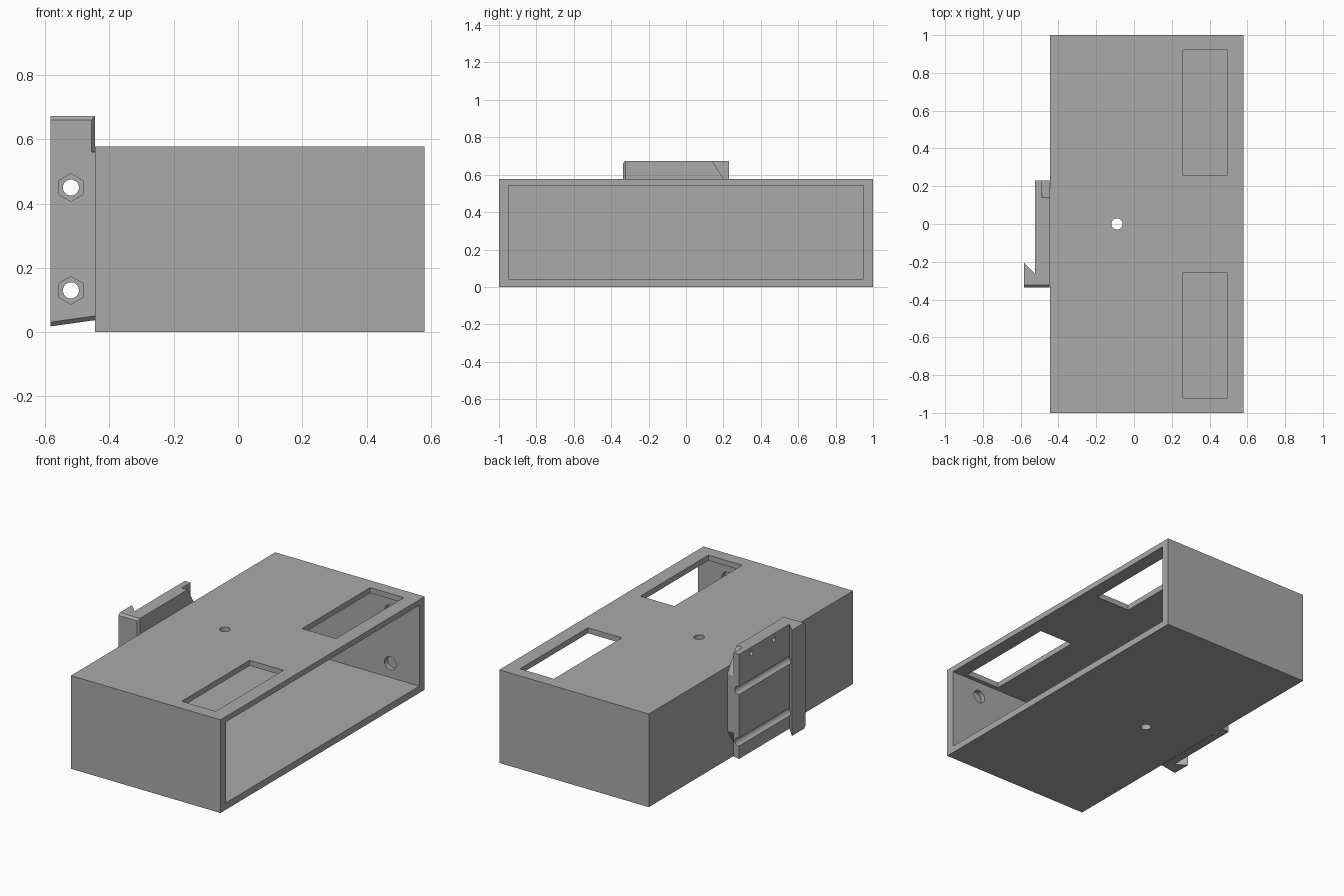
import bpy, bmesh, math
from mathutils import Vector

default = bpy.data.objects.get("Cube")
if default:
    bpy.data.objects.remove(default, do_unlink=True)

grey = bpy.data.materials.new("mid grey")
grey.use_nodes = True
colour = (0.4, 0.4, 0.4, 1)
grey.diffuse_color = colour
grey.node_tree.nodes["Principled BSDF"].inputs["Base Color"].default_value = colour


def finish(name, bm):
    bmesh.ops.recalc_face_normals(bm, faces=bm.faces)
    mesh = bpy.data.meshes.new(name)
    bm.to_mesh(mesh)
    bm.free()
    mesh.materials.append(grey)
    obj = bpy.data.objects.new(name, mesh)
    bpy.context.collection.objects.link(obj)
    return obj


def prism(points, axis, low, high):
    """Extrude a 2D outline along x (points y,z), y (points x,z) or z (points x,y)."""
    bm = bmesh.new()
    verts = []
    for p in points:
        co = list(p)
        co.insert(axis, low)
        verts.append(bm.verts.new(co))
    face = bm.faces.new(verts)
    result = bmesh.ops.extrude_face_region(bm, geom=[face])
    shift = Vector((0, 0, 0))
    shift[axis] = high - low
    moved = [g for g in result["geom"] if isinstance(g, bmesh.types.BMVert)]
    bmesh.ops.translate(bm, verts=moved, vec=shift)
    return bm


def block(x0, x1, y0, y1, z0, z1):
    return prism([(x0, y0), (x1, y0), (x1, y1), (x0, y1)], 2, z0, z1)


def rod(centre, radius, sides, axis, low, high):
    ring = [(centre[0] + radius * math.sin(math.tau * i / sides),
             centre[1] + radius * math.cos(math.tau * i / sides)) for i in range(sides)]
    return prism(ring, axis, low, high)


def cut(target, bm):
    cutter = finish("cutter", bm)
    cutter.hide_render = True
    mod = target.modifiers.new("cut", "BOOLEAN")
    mod.operation = "DIFFERENCE"
    mod.solver = "EXACT"
    mod.object = cutter
    bpy.context.view_layer.objects.active = target
    bpy.ops.object.modifier_apply(modifier=mod.name)
    bpy.data.objects.remove(cutter, do_unlink=True)


BACK, OPEN, TOP = -0.445, 0.58, 0.577

# Housing: a box hollowed from its open side
housing = finish("housing", block(BACK, OPEN, -1, 1, 0, TOP))
cut(housing, block(BACK + 0.05, OPEN + 0.1, -0.948, 0.948, 0.042, 0.543))

# Central screw hole through roof and floor
cut(housing, rod((-0.09, 0), 0.03, 32, 2, -0.1, 0.7))

# Two windows in the roof, and shallow sockets inside the end walls
for side in (-1, 1):
    y0, y1 = sorted((side * 0.257, side * 0.922))
    cut(housing, block(0.26, 0.492, y0, y1, 0.5, 0.7))
    for z in (0.13, 0.45):
        a, b = sorted((side * 0.9, side * 0.98))
        cut(housing, rod((0.38, z), 0.04, 32, 1, a, b))

# Rail clip: hooked outline raised along z, with a sloping lower end
FACE, TIP, FRONT, REAR = -0.525, -0.583, -0.337, 0.23
outline = [(BACK, FRONT), (BACK, REAR), (FACE, REAR),
           (FACE, -0.262), (TIP, -0.205), (TIP, FRONT)]
bm = prism(outline, 2, 0, 0.673)
for v in bm.verts:
    if v.co.z < 0.1:
        v.co.z = 0.018 + (v.co.x - TIP) * 0.14
rim = [e for e in bm.edges
       if all(abs(v.co.y - FRONT) < 1e-4 for v in e.verts)
       and abs(e.verts[0].co.z - e.verts[1].co.z) < 0.1]
bmesh.ops.bevel(bm, geom=rim, offset=0.013, segments=1, affect="EDGES")
clip = finish("rail_clip", bm)

# Slanted notches at the ends of the clip's rear edge
for corner, slope_end, slope_start in ((0.75, 0.53, 0.675), (-0.1, 0.18, 0.035)):
    cut(clip, prism([(0.14, slope_start), (REAR + 0.001, slope_end), (0.3, slope_end),
                     (0.3, corner), (0.14, corner)], 0, -0.486, -0.4))

# Narrow chamfer on the upper front corner beside the housing
cut(clip, prism([(-0.457, FRONT - 0.002), (-0.44, FRONT - 0.002), (-0.44, -0.318)],
                2, 0.56, 0.7))

# Bolt channels with hexagonal nut pockets
for z in (0.13, 0.45):
    cut(clip, rod((-0.52, z), 0.025, 32, 1, -0.4, 0.3))
    cut(clip, rod((-0.52, z), 0.043, 6, 1, -0.4, -0.3))

# Small pin holes near the top of the clip face
for y in (-0.11, 0.11):
    cut(clip, rod((y, 0.635), 0.015, 20, 0, -0.6, -0.48))

# Smooth the bores, keep the corners sharp
for obj in (housing, clip):
    bpy.ops.object.select_all(action="DESELECT")
    obj.select_set(True)
    bpy.context.view_layer.objects.active = obj
    bpy.ops.object.shade_smooth_by_angle(angle=math.radians(30))
